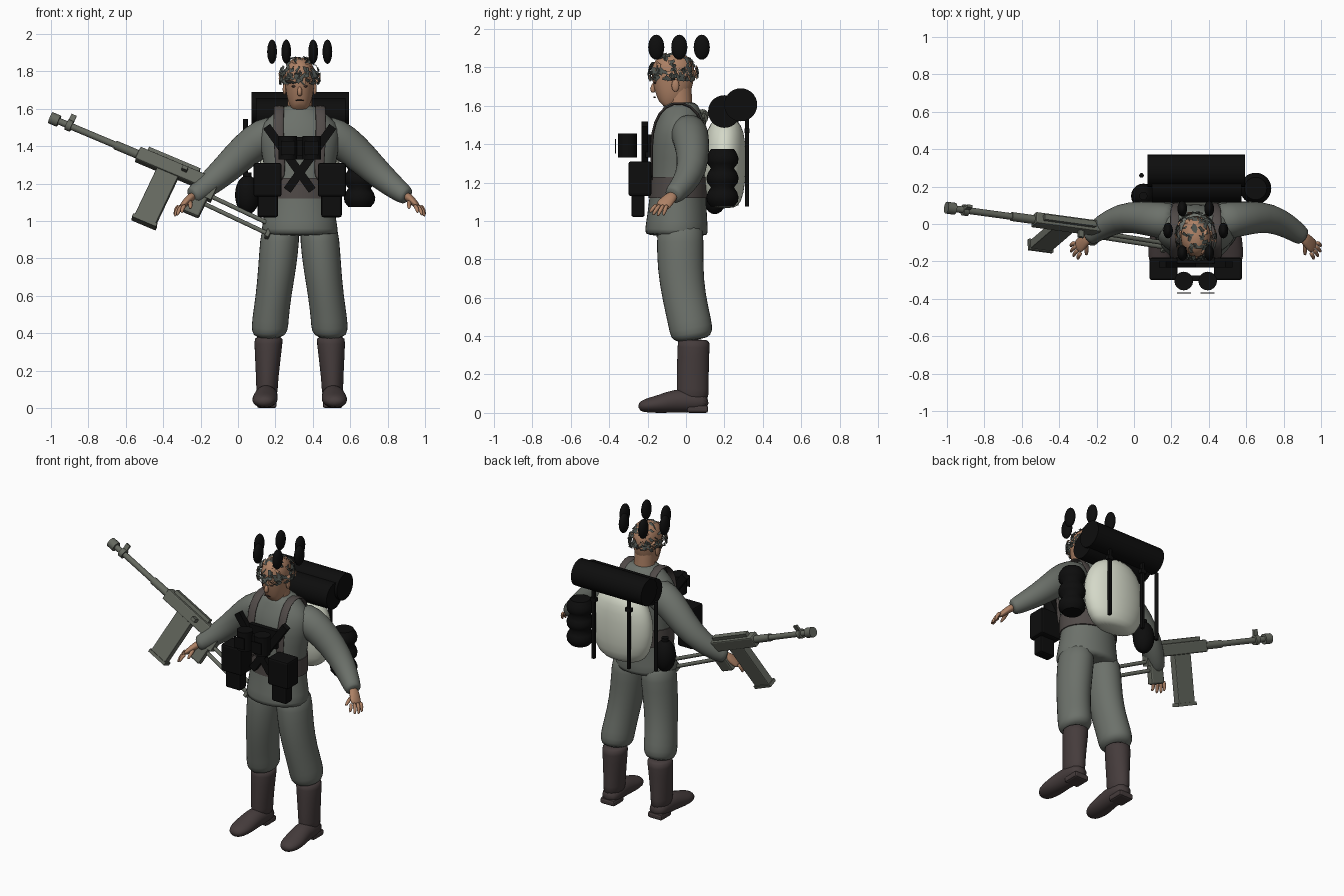
import bpy, bmesh, math, random
from mathutils import Vector, Matrix

if "Cube" in bpy.data.objects:
    bpy.data.objects.remove(bpy.data.objects["Cube"], do_unlink=True)
random.seed(4)


def material(name, r, g, b):
    m = bpy.data.materials.new(name)
    m.use_nodes = True
    m.diffuse_color = (r, g, b, 1)
    shader = m.node_tree.nodes["Principled BSDF"]
    shader.inputs["Base Color"].default_value = (r, g, b, 1)
    shader.inputs["Roughness"].default_value = 0.8
    return m


UNIFORM = material("field grey cloth", .15, .165, .145)
METAL = material("grey gunmetal", .13, .14, .115)
BOOT = material("dark brown leather", .06, .045, .045)
STRAP = material("strap brown", .08, .068, .064)
SKIN = material("skin", .42, .22, .13)
BLACK = material("black gear", .004, .004, .004)
BAG = material("ivory canvas", .66, .69, .58)
LEAF = material("grey leaf", .075, .085, .075)
EYE = material("dark eye", .05, .03, .025)

X, Y, Z = Vector((1, 0, 0)), Vector((0, 1, 0)), Vector((0, 0, 1))
BODY = Matrix.Translation((.33, 0, 0))

# Gun frame: local x runs muzzle to butt, local z is the gun's top
along = Vector((.88, -.12, -.37)).normalized()
side = Vector((.38, .35, .857)).cross(along).normalized()
GUN = Matrix((along, side, along.cross(side))).transposed().to_4x4()
GUN.translation = (-.985, .085, 1.545)


def finish(bm, name, mats, mirror=False, frame=BODY, subdiv=0, bevel=0):
    bmesh.ops.recalc_face_normals(bm, faces=bm.faces)
    mesh = bpy.data.meshes.new(name)
    bm.to_mesh(mesh)
    bm.free()
    for m in mats if isinstance(mats, list) else [mats]:
        mesh.materials.append(m)
    obj = bpy.data.objects.new(name, mesh)
    bpy.context.collection.objects.link(obj)
    obj.matrix_world = frame
    if mirror:
        obj.modifiers.new("Mirror", "MIRROR").use_mirror_merge = False
    if subdiv:
        mod = obj.modifiers.new("Subdivision", "SUBSURF")
        mod.levels = mod.render_levels = subdiv
    if bevel:
        mod = obj.modifiers.new("Bevel", "BEVEL")
        mod.width, mod.segments = bevel, 2
    return obj


def loft(name, rings, mat, sides=16, across=None, **opts):
    """Skin of elliptical rings (x, y, z, half width, half depth) along a path."""
    bm = bmesh.new()
    pts = [Vector(r[:3]) for r in rings]
    loops = []
    for i, r in enumerate(rings):
        t = (pts[min(i + 1, len(pts) - 1)] - pts[max(i - 1, 0)]).normalized()
        e1 = across or Y.cross(t).normalized()
        e2 = t.cross(e1).normalized()
        loop = []
        for k in range(sides):
            a = math.tau * k / sides
            loop.append(bm.verts.new(pts[i] + e1 * r[3] * math.cos(a) + e2 * r[4] * math.sin(a)))
        loops.append(loop)
    for lo, hi in zip(loops, loops[1:]):
        for k in range(sides):
            j = (k + 1) % sides
            bm.faces.new((lo[k], lo[j], hi[j], hi[k])).smooth = True
    for end in (loops[0], loops[-1]):
        bm.faces.new(end).smooth = bool(opts.get("subdiv"))
    return finish(bm, name, mat, **opts)


def tube(name, p, q, r, mat, **opts):
    return loft(name, [(*p, r, r), (*q, r, r)], mat, **opts)


def box(name, center, size, mat, turn=0, **opts):
    bm = bmesh.new()
    m = Matrix.Translation(center) @ Matrix.Rotation(turn, 4, "Y") @ Matrix.Diagonal((*size, 1))
    bmesh.ops.create_cube(bm, size=1, matrix=m)
    return finish(bm, name, mat, **opts)


def ball(name, center, radii, mat, **opts):
    bm = bmesh.new()
    m = Matrix.Translation(center) @ Matrix.Diagonal((*radii, 1))
    bmesh.ops.create_uvsphere(bm, u_segments=20, v_segments=12, radius=1, matrix=m)
    for f in bm.faces:
        f.smooth = True
    return finish(bm, name, mat, **opts)


# Clothes
loft("jacket", [(0, -.05, .92, .205, .165), (0, -.05, .94, .21, .168), (0, -.045, 1.05, .19, .155),
                (0, -.04, 1.18, .175, .145), (0, -.04, 1.33, .2, .145), (0, -.035, 1.45, .225, .145),
                (0, -.025, 1.53, .2, .12), (0, -.025, 1.58, .13, .1), (0, -.025, 1.625, .085, .08)],
     UNIFORM, sides=20, across=X, subdiv=1)
loft("belt", [(0, -.04, 1.12, .188, .156), (0, -.04, 1.23, .188, .156)], STRAP, sides=28, across=X)
loft("sleeve", [(.1, .01, 1.47, .1, .1), (.19, .02, 1.455, .105, .1), (.29, .035, 1.38, .095, .09),
                (.40, .035, 1.27, .08, .08), (.5, -.015, 1.185, .065, .065), (.56, -.06, 1.14, .053, .053),
                (.58, -.073, 1.13, .045, .045)], UNIFORM, mirror=True, subdiv=1)
loft("trouser_leg", [(.1, -.03, 1.0, .1, .12), (.107, -.03, .9, .108, .125), (.12, -.03, .75, .104, .122),
                     (.14, -.01, .6, .097, .115), (.158, .02, .47, .1, .115), (.16, .03, .41, .1, .115),
                     (.165, .035, .375, .075, .085)], UNIFORM, across=X, mirror=True, subdiv=1)
loft("shoulder_strap", [(.1, -.175, 1.2, .03, .008), (.11, -.183, 1.4, .03, .008), (.115, -.165, 1.52, .03, .008),
                        (.11, -.11, 1.6, .03, .008), (.11, -.02, 1.625, .03, .008), (.11, .07, 1.57, .03, .008),
                        (.1, .11, 1.42, .03, .008), (.09, .115, 1.2, .03, .008)],
     STRAP, sides=8, across=X, mirror=True, subdiv=1)

# Boots
loft("boot_shaft", [(.165, .04, .385, .078, .086), (.167, .04, .36, .078, .085), (.172, .035, .22, .066, .085),
                    (.175, .035, .12, .058, .085), (.175, .035, .05, .06, .085)],
     BOOT, across=X, mirror=True, subdiv=1)
loft("boot_foot", [(.175, .12, .05, .05, .04), (.176, .05, .06, .062, .06), (.18, -.05, .065, .062, .065),
                   (.187, -.14, .045, .072, .047), (.188, -.21, .038, .062, .038), (.188, -.25, .03, .03, .02)],
     BOOT, across=X, mirror=True, subdiv=1)
box("boot_heel", (.176, .06, .02), (.105, .11, .04), BOOT, mirror=True, bevel=.012)

# Head
loft("neck", [(0, -.03, 1.56, .065, .065), (0, -.04, 1.7, .064, .068)], SKIN, across=X)
loft("head", [(0, -.115, 1.595, .03, .035), (0, -.1, 1.61, .048, .06), (0, -.08, 1.65, .068, .088),
              (0, -.07, 1.7, .077, .105), (0, -.068, 1.76, .083, .115), (0, -.065, 1.81, .082, .112),
              (0, -.065, 1.85, .063, .088), (0, -.065, 1.875, .03, .04)], SKIN, across=X, subdiv=1)
loft("nose", [(0, -.16, 1.725, .009, .01), (0, -.178, 1.685, .016, .018), (0, -.165, 1.668, .012, .012)],
     SKIN, sides=8, across=X, subdiv=1)
ball("ear", (.081, -.055, 1.705), (.01, .02, .032), SKIN, mirror=True)
ball("eye", (.03, -.16, 1.72), (.013, .008, .006), EYE, mirror=True)
ball("mouth", (0, -.164, 1.645), (.024, .007, .004), EYE)

# Leaf camouflage scattered over the crown, denser around its rim
bm = bmesh.new()
for i in range(210):
    a = random.uniform(0, math.tau)
    up = random.uniform(-.25, .2) if i % 3 else random.uniform(.2, 1.3)
    out = Vector((math.cos(a) * math.cos(up), math.sin(a) * math.cos(up), math.sin(up)))
    spot = Vector((0, -.066, 1.765)) + Vector((out.x * .108, out.y * .128, out.z * .112))
    tilt = out.to_track_quat("Z", "Y").to_matrix().to_4x4()
    spin = Matrix.Rotation(random.uniform(0, 6), 4, "Z") @ Matrix.Rotation(random.uniform(-.8, .8), 4, "X")
    size = Matrix.Diagonal((random.uniform(.012, .02), random.uniform(.008, .014), 1, 1))
    m = Matrix.Translation(spot) @ tilt @ spin @ size
    f = bm.faces.new([bm.verts.new(m @ Vector(c)) for c in ((-1, -1, 0), (1, -.5, 0), (1.2, .7, 0), (-.6, 1, 0))])
    f.material_index = 1 if i % 7 == 0 else 0
finish(bm, "helmet_leaves", [LEAF, SKIN])
for i, (x, y) in enumerate(((.072, .082), (.148, -.035), (.072, -.155))):
    ball("helmet_tuft_%d" % i, (x, y, 1.905), (.026, .042, .065), BLACK, mirror=True)

# Hands
loft("palm", [(.565, -.06, 1.14, .026, .03), (.595, -.088, 1.115, .022, .036), (.622, -.115, 1.087, .018, .042),
              (.635, -.128, 1.072, .012, .036)], SKIN, sides=12, mirror=True, subdiv=1)
for i, tip in enumerate(((.668, -.12, 1.025), (.668, -.15, 1.022), (.655, -.175, 1.028), (.63, -.19, 1.042))):
    root = (.645 - i * .011, -.098 - i * .018, 1.085)
    mid = Vector(root).lerp(Vector(tip), .5) + Vector((.008, 0, .004))
    loft("finger_%d" % i, [(*root, .013, .013), (*mid, .012, .012), (*tip, .008, .008)],
         SKIN, sides=8, mirror=True, subdiv=1)
loft("thumb", [(.59, -.09, 1.11, .015, .015), (.583, -.135, 1.09, .013, .013), (.585, -.17, 1.065, .009, .009)],
     SKIN, sides=8, mirror=True, subdiv=1)

# Front gear
box("pouch_upper", (.172, -.24, 1.22), (.15, .12, .18), BLACK, mirror=True, bevel=.012)
box("pouch_lower", (.17, -.25, 1.085), (.11, .07, .13), BLACK, mirror=True, bevel=.012)
box("chest_bar", (.055, -.215, 1.335), (.045, .035, .42), BLACK, turn=.62, mirror=True)
tube("binocular_barrel", (.064, -.305, 1.33), (.064, -.305, 1.455), .05, BLACK, across=X, mirror=True)
box("binocular_bridge", (0, -.29, 1.39), (.07, .03, .08), BLACK)
box("lens_plate", (.063, -.368, 1.39), (.075, .006, .075), BLACK, mirror=True)
box("chest_plate", (0, -.195, 1.39), (.2, .03, .12), BLACK)

# Backpack
loft("pack_bag", [(0, .2, 1.065, .1, .05), (0, .2, 1.09, .165, .09), (0, .2, 1.2, .22, .113),
                  (0, .2, 1.36, .22, .115), (0, .205, 1.47, .175, .1), (0, .21, 1.54, .09, .06)],
     BAG, sides=20, across=X, subdiv=1)
tube("large_bedroll", (-.257, .285, 1.605), (.263, .285, 1.605), .086, BLACK, sides=28)
tube("small_bedroll", (-.235, .2, 1.57), (.245, .2, 1.57), .085, BLACK, sides=28)
box("pack_strap", (.13, .318, 1.32), (.018, .02, .49), BLACK, mirror=True)
box("pack_buckle", (.13, .318, 1.47), (.04, .026, .025), BLACK, mirror=True)
tube("tent_pole", (-.29, .26, 1.08), (-.29, .26, 1.545), .013, BLACK, sides=10)

# Ribbed canister and canteen on the hips
ribs = [(.32, .19, 1.075 + .3 * i / 12, r, r) for i, r in enumerate((.06, .08, .084, .076) * 3 + (.06,))]
loft("ribbed_canister", ribs, BLACK, sides=24, across=X)
ball("canteen", (-.28, .15, 1.14), (.066, .066, .105), BLACK)
tube("canteen_neck", (-.28, .15, 1.22), (-.28, .15, 1.26), .022, BLACK, across=X)

# Gun
for name, start, end, radius in (("barrel", 0, .52, .018), ("muzzle_brake", -.02, .03, .032),
                                 ("front_sight_ring", .075, .105, .03), ("barrel_sleeve", .36, .5, .024)):
    tube(name, (start, 0, 0), (end, 0, 0), radius, METAL, frame=GUN)
box("front_sight", (.09, 0, .035), (.03, .015, .06), METAL, frame=GUN)
box("receiver", (.7, 0, 0), (.42, .065, .075), METAL, frame=GUN, bevel=.008)
box("receiver_rib", (.68, 0, .045), (.3, .03, .03), METAL, frame=GUN)
box("cocking_handle", (.76, -.045, .01), (.03, .05, .02), METAL, frame=GUN)
box("magazine", (.68, 0, -.185), (.125, .05, .31), METAL, frame=GUN, bevel=.006)
box("magazine_base", (.68, 0, -.34), (.14, .06, .02), METAL, frame=GUN)
box("pistol_grip", (.885, 0, -.115), (.1, .045, .17), METAL, frame=GUN, bevel=.012)
box("rear_block", (.92, 0, -.045), (.07, .05, .08), METAL, frame=GUN)
for name, drop in (("upper_stock_rod", .055), ("lower_stock_rod", .11)):
    tube(name, (.86, 0, -drop), (1.31, 0, -drop - .02), .012, METAL, sides=10, frame=GUN)
box("butt_plate", (1.31, 0, -.1), (.025, .05, .11), METAL, frame=GUN, bevel=.006)
